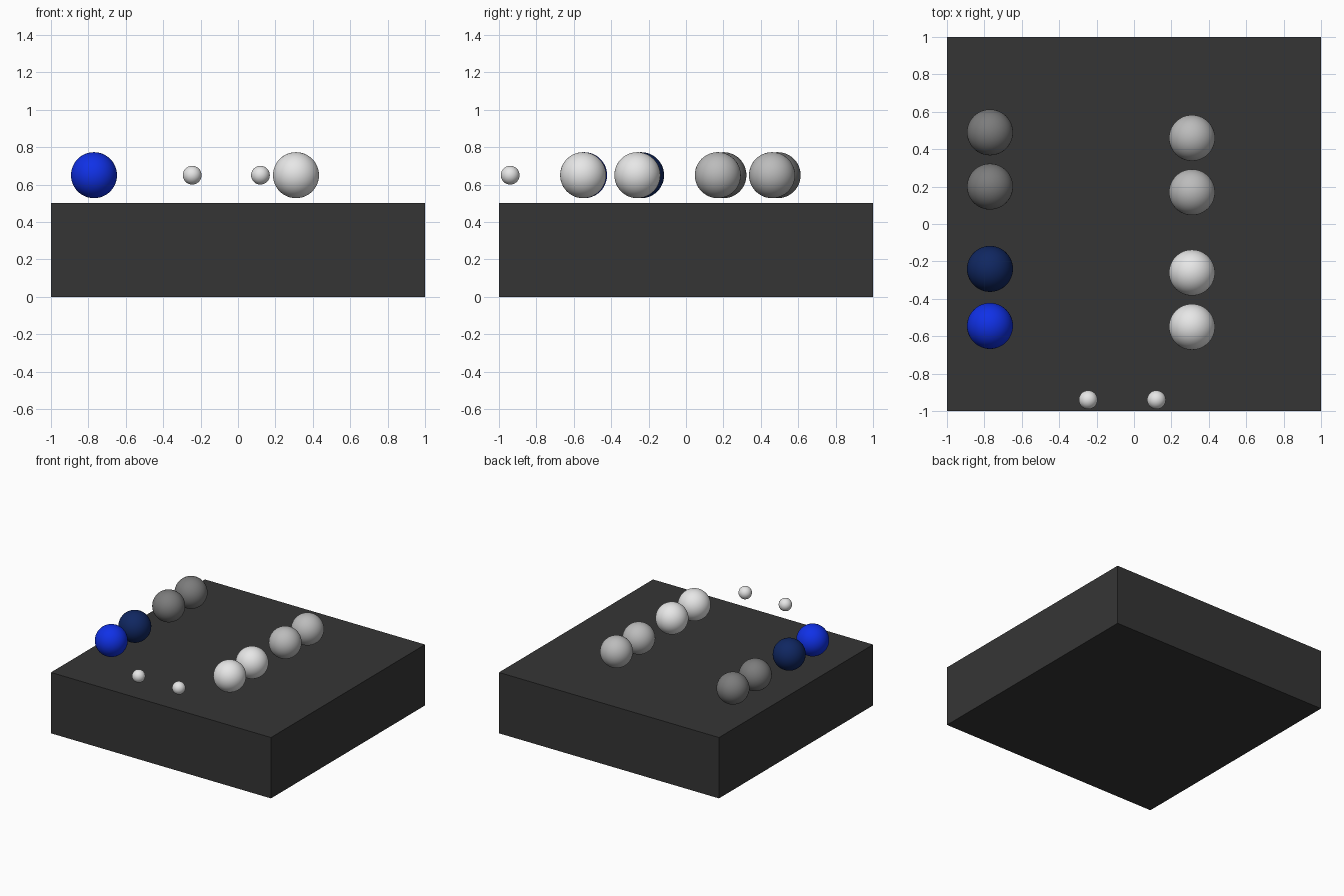
import bpy

if "Cube" in bpy.data.objects:
    bpy.data.objects.remove(bpy.data.objects["Cube"], do_unlink=True)


def material(name, r, g, b):
    mat = bpy.data.materials.new(name)
    mat.use_nodes = True
    mat.diffuse_color = (r, g, b, 1)
    mat.node_tree.nodes["Principled BSDF"].inputs["Base Color"].default_value = (r, g, b, 1)
    return mat


charcoal = material("charcoal", 0.036, 0.036, 0.036)
white = material("white", 0.8, 0.8, 0.8)
light_grey = material("light grey", 0.5, 0.5, 0.5)
mid_grey = material("mid grey", 0.2, 0.2, 0.2)
bright_blue = material("bright blue", 0.005, 0.03, 0.8)
navy = material("navy", 0.005, 0.02, 0.12)


def ball(name, x, y, radius, mat):
    bpy.ops.mesh.primitive_uv_sphere_add(segments=48, ring_count=24, radius=radius,
                                         location=(x, y, 0.65))
    obj = bpy.context.object
    obj.name = name
    obj.data.materials.append(mat)
    bpy.ops.object.shade_smooth()


# Slab
bpy.ops.mesh.primitive_cube_add(size=1, location=(0, 0, 0.25))
slab = bpy.context.object
slab.name = "base_slab"
slab.scale = (2, 2, 0.5)
slab.data.materials.append(charcoal)

# Two rows of large balls, front to back
right_row = [(-0.545, bright_blue), (-0.24, navy), (0.2, mid_grey), (0.49, mid_grey)]
left_row = [(-0.55, white), (-0.26, white), (0.17, light_grey), (0.46, light_grey)]
for side, x, row in (("right", -0.77, right_row), ("left", 0.31, left_row)):
    for i, (y, mat) in enumerate(row, 1):
        ball(f"{side}_ball_{i}", x, y, 0.123, mat)

# Small balls along the front edge
for side, x in (("right", -0.245), ("left", 0.12)):
    ball(f"{side}_small_ball", x, -0.94, 0.05, white)
